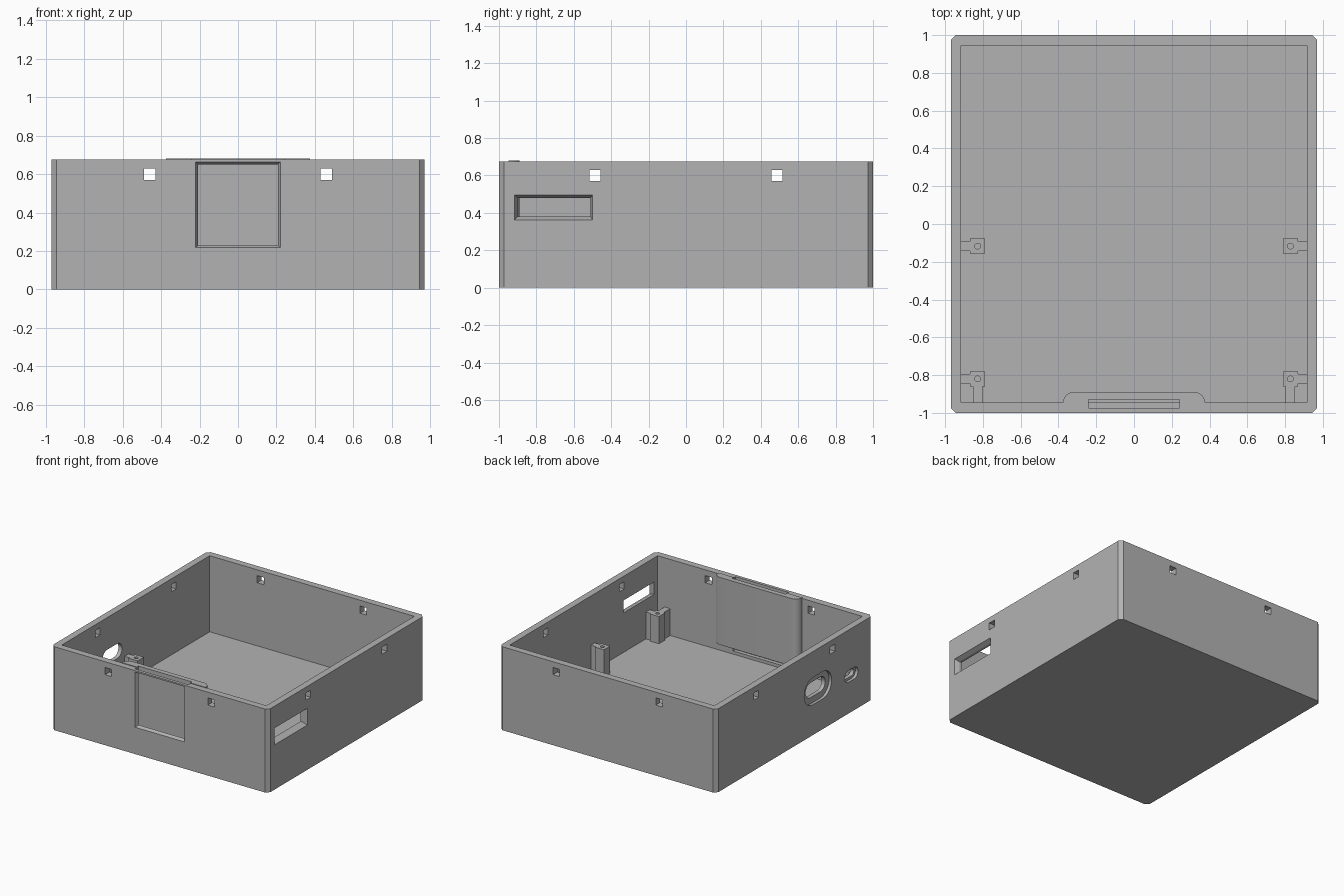
import bpy, bmesh, math
from mathutils import Vector

if "Cube" in bpy.data.objects:
    bpy.data.objects.remove(bpy.data.objects["Cube"])

W, D, H = 0.97, 1.0, 0.675      # half width, half depth, wall height
WALL, FLOOR = 0.055, 0.06

grey = bpy.data.materials.new("plain grey")
grey.use_nodes = True
grey.diffuse_color = (0.45, 0.45, 0.45, 1)
grey.node_tree.nodes["Principled BSDF"].inputs["Base Color"].default_value = (0.45, 0.45, 0.45, 1)

# Each axis maps (u, v, t) of an extruded profile to x, y, z
PLACE = {
    "X": lambda u, v, t: Vector((t, u, v)),
    "Y": lambda u, v, t: Vector((u, t, v)),
    "Z": lambda u, v, t: Vector((u, v, t)),
}


def loft(name, axis, start, end, t0, t1):
    """Solid between two matching profiles along an axis."""
    bm = bmesh.new()
    rings = [[bm.verts.new(PLACE[axis](u, v, t)) for u, v in pts]
             for pts, t in ((start, t0), (end, t1))]
    n = len(start)
    for i in range(n):
        j = (i + 1) % n
        bm.faces.new((rings[0][i], rings[0][j], rings[1][j], rings[1][i]))
    bm.faces.new(rings[0][::-1])
    bm.faces.new(rings[1])
    bmesh.ops.recalc_face_normals(bm, faces=bm.faces)
    mesh = bpy.data.meshes.new(name)
    bm.to_mesh(mesh)
    bm.free()
    mesh.materials.append(grey)
    obj = bpy.data.objects.new(name, mesh)
    bpy.context.collection.objects.link(obj)
    return obj


def prism(name, axis, pts, t0, t1):
    return loft(name, axis, pts, pts, t0, t1)


def rect(u0, u1, v0, v1):
    return [(u0, v0), (u1, v0), (u1, v1), (u0, v1)]


def block(name, x0, x1, y0, y1, z0, z1):
    return prism(name, "Z", rect(x0, x1, y0, y1), z0, z1)


def stadium(u, v, length, height, steps=10):
    r, s = height / 2, (length - height) / 2
    pts = []
    for side in (1, -1):
        for i in range(steps + 1):
            a = math.pi * (i / steps - 0.5)
            pts.append((u + side * (s + r * math.cos(a)), v + side * r * math.sin(a)))
    return pts


def combine(base, other, operation):
    mod = base.modifiers.new(operation, "BOOLEAN")
    mod.operation, mod.solver, mod.object = operation, "EXACT", other
    bpy.context.view_layer.objects.active = base
    bpy.ops.object.modifier_apply(modifier=mod.name)
    bpy.data.objects.remove(other)


# Open box with chamfered upright corners
c = 0.027
outline = [(-W + c, -D), (W - c, -D), (W, -D + c), (W, D - c),
           (W - c, D), (-W + c, D), (-W, D - c), (-W, -D + c)]
case = prism("enclosure_base", "Z", outline, 0, H)
combine(case, block("inside", -W + WALL, W - WALL, -D + WALL, D - WALL, FLOOR, 1), "DIFFERENCE")

# Rounded display housing behind the front wall
half, r = 0.375, 0.055
arc = [(half - r + r * math.cos(a), -D + WALL + r * math.sin(a))
       for a in (math.pi / 2 * i / 8 for i in range(9))]
housing = [(half, -D + 0.05)] + arc + [(-x, y) for x, y in reversed(arc)] + [(-half, -D + 0.05)]
combine(case, prism("housing", "Z", housing, 0.135, H + 0.005), "UNION")

# Slide-in display slot and bevelled window
combine(case, block("slot", -0.24, 0.24, -0.975, -0.93, 0.085, 1), "DIFFERENCE")
combine(case, loft("window", "Y", rect(-0.221, 0.221, 0.216, 0.664),
                   rect(-0.205, 0.205, 0.232, 0.648), -1.002, -0.97), "DIFFERENCE")

# Square lid-clip holes through opposite walls
for s in (-1, 1):
    for axis, mid, reach in (("Y", 0.46, D), ("X", 0.487, W)):
        hole = rect(s * mid - 0.03, s * mid + 0.03, 0.57, 0.628)
        for t in (-reach, reach):
            combine(case, prism("clip_hole", axis, hole, t - 0.1, t + 0.1), "DIFFERENCE")

# Flared slot in the right wall
combine(case, prism("card_slot", "X", rect(-0.9, -0.51, 0.38, 0.48), 0.8, 1.1), "DIFFERENCE")
combine(case, loft("card_flare", "X", rect(-0.9, -0.51, 0.38, 0.48),
                   rect(-0.918, -0.498, 0.36, 0.498), 0.935, 0.973), "DIFFERENCE")

# Rounded cable ports with a recessed rim
for y, z, length, height in ((-0.3, 0.355, 0.25, 0.12), (-0.727, 0.3, 0.13, 0.055)):
    rim = 0.1 if length > 0.2 else 0.04
    combine(case, prism("port", "X", stadium(y, z, length, height), -1.1, -0.8), "DIFFERENCE")
    combine(case, prism("port_rim", "X", stadium(y, z, length + rim, height + rim), -1.1, -0.947), "DIFFERENCE")

bpy.ops.object.select_all(action="DESELECT")
case.select_set(True)
bpy.context.view_layer.objects.active = case
bpy.ops.object.shade_smooth_by_angle(angle=math.radians(25))

# Screw posts with ribs to the walls
TOP = 0.28
for s, side in ((-1, "left"), (1, "right")):
    for y, place in ((-0.117, "middle"), (-0.82, "front")):
        x = s * 0.828
        post = block(f"{place}_post_{side}", x - 0.04, x + 0.04, y - 0.04, y + 0.04, FLOOR - 0.01, TOP)
        ribs = [block("rib", *sorted((x, s * 0.925)), y - 0.025, y + 0.025, FLOOR - 0.008, TOP - 0.003)]
        if place == "front":
            ribs.append(block("rib", x - 0.025, x + 0.025, -0.95, y, FLOOR - 0.006, TOP - 0.003))
        for rib in ribs:
            combine(post, rib, "UNION")
        combine(post, prism("screw_hole", "Z", stadium(x, y, 0.032, 0.03, 6), 0.15, 0.4), "DIFFERENCE")
